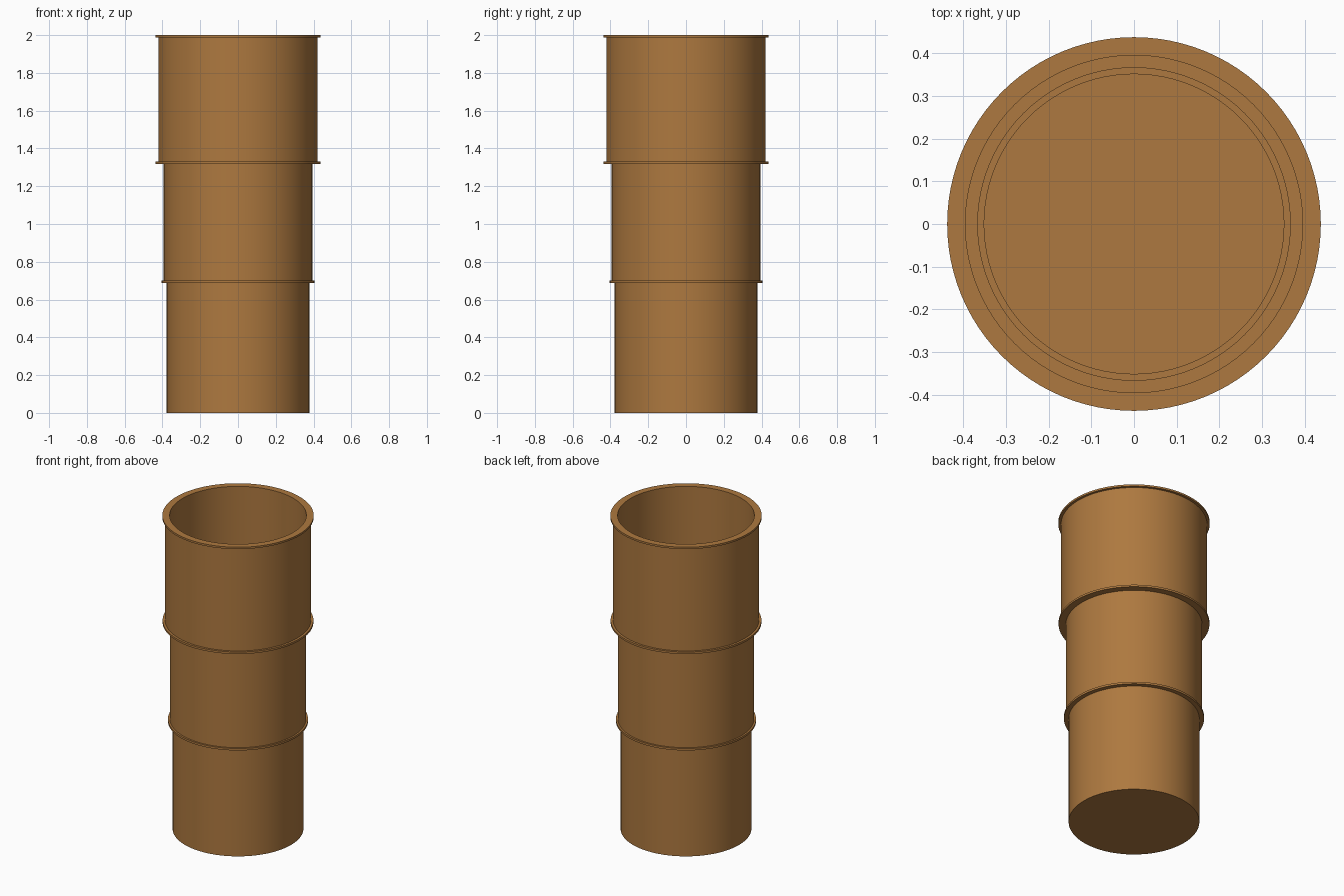
import bpy, bmesh, math

if "Cube" in bpy.data.objects:
    bpy.data.objects.remove(bpy.data.objects["Cube"])

SEGMENTS = 96


def lathe(name, profile, mat):
    """Revolve an (r, z) profile, starting and ending on the axis, around z."""
    bm = bmesh.new()
    verts = [bm.verts.new((r, 0, z)) for r, z in profile]
    edges = [bm.edges.new(pair) for pair in zip(verts, verts[1:])]
    bmesh.ops.spin(bm, geom=verts + edges, cent=(0, 0, 0), axis=(0, 0, 1),
                   angle=2 * math.pi, steps=SEGMENTS, use_duplicate=False)
    bmesh.ops.remove_doubles(bm, verts=bm.verts, dist=1e-5)
    bmesh.ops.recalc_face_normals(bm, faces=bm.faces)
    mesh = bpy.data.meshes.new(name)
    bm.to_mesh(mesh)
    bm.free()
    obj = bpy.data.objects.new(name, mesh)
    bpy.context.collection.objects.link(obj)
    mesh.materials.append(mat)
    bpy.ops.object.select_all(action='DESELECT')
    obj.select_set(True)
    bpy.context.view_layer.objects.active = obj
    bpy.ops.object.shade_smooth_by_angle(angle=math.radians(30))
    return obj


brown = bpy.data.materials.new("brown")
brown.diffuse_color = (0.42, 0.19, 0.05, 1)
brown.use_nodes = True
brown.node_tree.nodes["Principled BSDF"].inputs["Base Color"].default_value = brown.diffuse_color

# Sections from bottom to top:
# outer radius, inner radius, lip radius, lip bottom, lip top
sections = [
    (0.378, 0.351, 0.405, 0.688, 0.701),
    (0.394, 0.366, 0.436, 1.318, 1.331),
    (0.422, 0.395, 0.4375, 1.988, 2.0),
]
FLOOR = 0.03

outer = [(0, 0)]
inner = [(0, FLOOR)]
z_out, z_in = 0, FLOOR
for r_out, r_in, r_lip, lip_low, lip_high in sections:
    # outside wall with its projecting lip
    outer += [(r_out, z_out), (r_out, lip_low), (r_lip, lip_low), (r_lip, lip_high)]
    # stepped inside wall
    inner += [(r_in, z_in), (r_in, lip_high)]
    z_out = z_in = lip_high

# Stepped hollow vessel with closed floor
lathe("stepped_vessel", outer + inner[::-1], brown)
